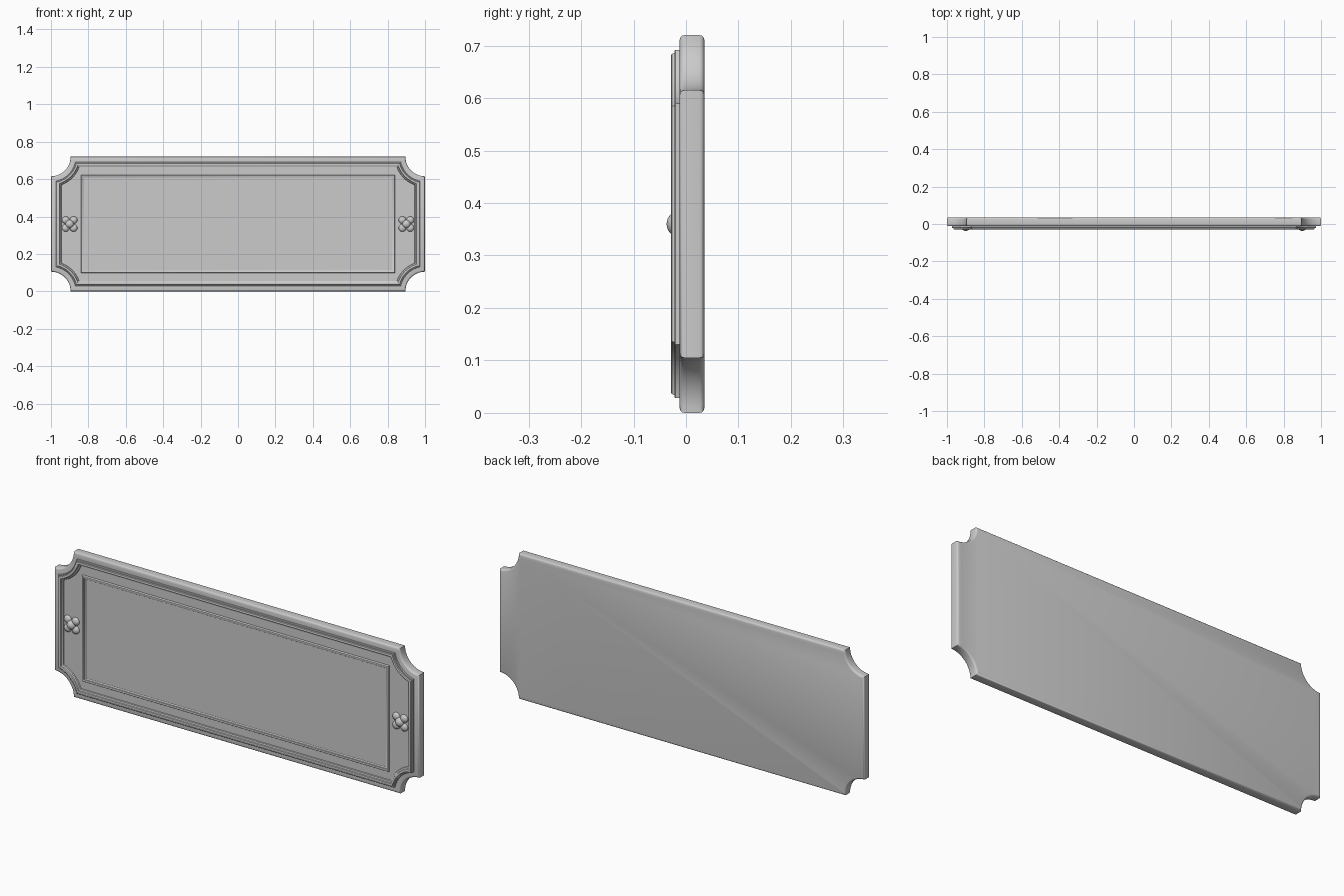
import bpy, bmesh, math

if "Cube" in bpy.data.objects:
    bpy.data.objects.remove(bpy.data.objects["Cube"])

W, H, R, ARC = 1.0, 0.36, 0.105, 14   # half width, half height, notch radius, arc steps

metal = bpy.data.materials.new("grey metal")
metal.diffuse_color = (0.6, 0.6, 0.6, 1)
metal.use_nodes = True
metal.node_tree.nodes["Principled BSDF"].inputs["Base Color"].default_value = metal.diffuse_color


def notched(d):
    """Outline with scooped corners, inset by d."""
    rad, cut = R + d, math.asin(d / (R + d))
    quarter = []
    for i in range(ARC + 1):          # from the side edge up to the top edge
        a = cut + (math.pi / 2 - 2 * cut) * i / ARC
        quarter.append((W - rad * math.sin(a), H - rad * math.cos(a)))
    back = quarter[::-1]
    return (quarter + [(-x, z) for x, z in back]
            + [(-x, -z) for x, z in quarter] + [(x, -z) for x, z in back])


def rectangle(d):
    """Inner border outline, inset by d."""
    x, z = 0.84 - d, 0.262 - d
    return [(x, z), (x, -z), (-x, -z), (-x, z)]


def finish(ob, angle):
    ob.data.materials.append(metal)
    bpy.ops.object.select_all(action='DESELECT')
    ob.select_set(True)
    bpy.context.view_layer.objects.active = ob
    bpy.ops.object.shade_smooth_by_angle(angle=math.radians(angle))


def loft(name, outline, profile, cap_start, cap_end):
    """Skin a profile of (inset, y) steps around an outline."""
    bm = bmesh.new()
    rings = [[bm.verts.new((x, y, z + H)) for x, z in outline(d)] for d, y in profile]
    for a, b in zip(rings, rings[1:]):
        for i in range(len(a)):
            j = (i + 1) % len(a)
            bm.faces.new((a[i], a[j], b[j], b[i]))
    if cap_start:
        bm.faces.new(rings[0])
    if cap_end:
        bm.faces.new(rings[-1])
    bmesh.ops.recalc_face_normals(bm, faces=bm.faces[:])
    # Open shells must face the front
    front = min(bm.faces, key=lambda f: f.calc_center_median().y)
    if front.normal.y > 0:
        bmesh.ops.reverse_faces(bm, faces=bm.faces[:])
    me = bpy.data.meshes.new(name)
    bm.to_mesh(me)
    bm.free()
    ob = bpy.data.objects.new(name, me)
    bpy.context.collection.objects.link(ob)
    finish(ob, 40)
    return ob


# Backing plate with rounded edges and scooped corners
loft("backing_plate", notched,
     [(0.009, 0.035), (0.004, 0.0335), (0.001, 0.030), (0, 0.026), (0, -0.003),
      (0.001, -0.007), (0.004, -0.0105), (0.009, -0.012)], True, True)

# Raised moulding that follows the edge, with the recessed field inside it
loft("edge_moulding", notched,
     [(0.028, -0.008), (0.028, -0.020), (0.030, -0.022), (0.034, -0.022),
      (0.036, -0.027), (0.039, -0.0285), (0.043, -0.0285), (0.046, -0.027),
      (0.048, -0.022), (0.054, -0.019), (0.056, -0.014)], False, True)

# Rectangular border around the name panel
loft("panel_border", rectangle,
     [(0, -0.012), (0, -0.021), (0.002, -0.024), (0.006, -0.025),
      (0.010, -0.023), (0.011, -0.019), (0.015, -0.018), (0.017, -0.016)], False, True)


def dome(name, x, z, r, y, depth):
    bpy.ops.mesh.primitive_uv_sphere_add(segments=20, ring_count=12, radius=1,
                                         location=(x, y, z), rotation=(math.pi / 2, 0, 0))
    ob = bpy.context.object
    ob.name = name
    ob.scale = (r, r, depth)
    finish(ob, 60)


# Flower-shaped screw heads at each end
for side, sx in (("left", -0.9), ("right", 0.9)):
    dome(side + "_flower_centre", sx, H, 0.023, -0.017, 0.020)
    for k in range(4):
        a = math.pi / 4 + k * math.pi / 2
        dome(f"{side}_petal_{k + 1}", sx + 0.030 * math.cos(a), H + 0.030 * math.sin(a),
             0.020, -0.014, 0.014)
